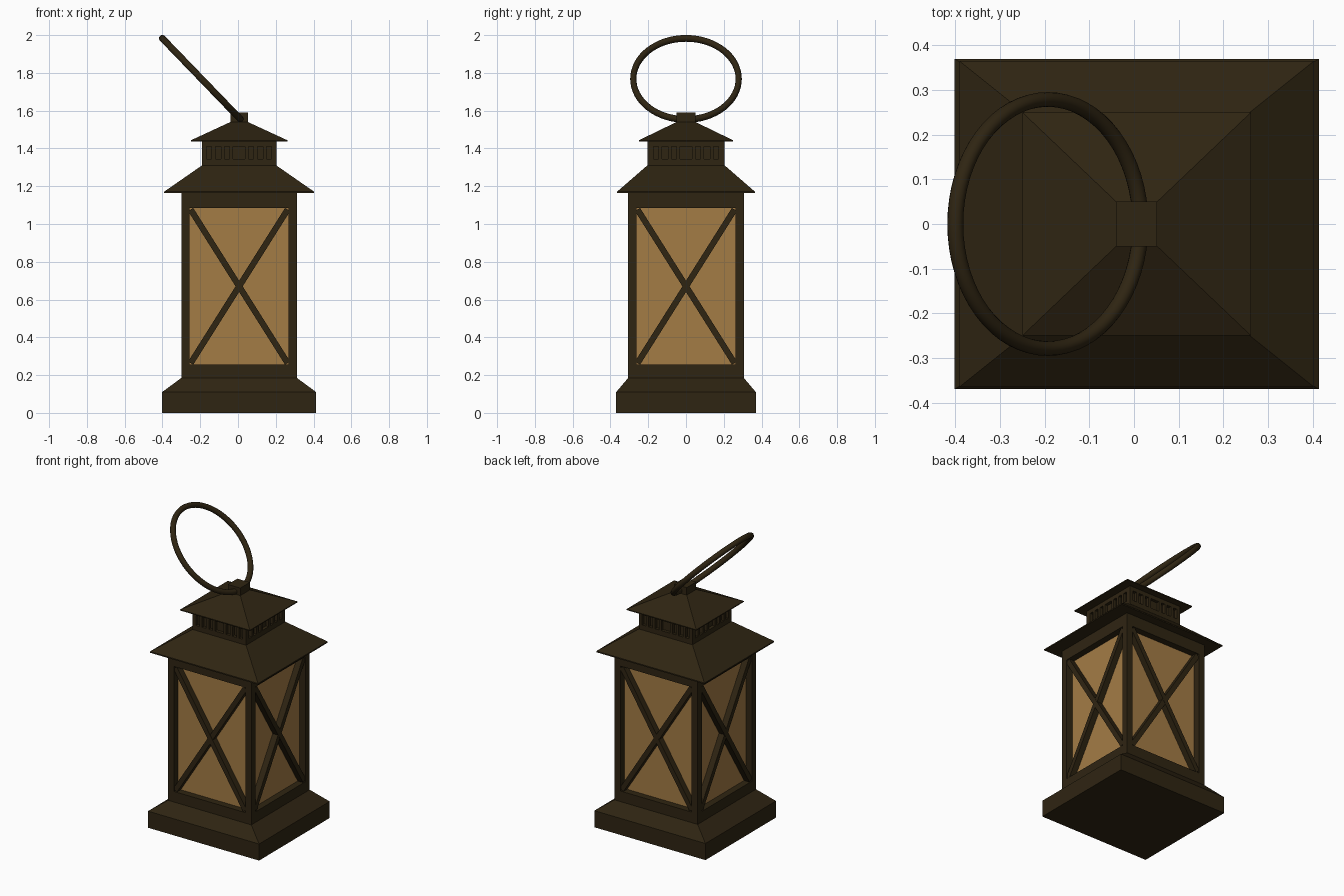
import bpy, bmesh, math
from mathutils import Matrix

cube = bpy.data.objects.get("Cube")
if cube:
    bpy.data.objects.remove(cube, do_unlink=True)

CX = 0.006          # body axis
HALF = 0.306        # half width of the lantern body
OPEN = 0.262        # half width of the window opening
Z_LOW, Z_HIGH = 0.255, 1.085   # window opening heights


def material(name, rgb):
    m = bpy.data.materials.new(name)
    m.use_nodes = True
    m.diffuse_color = (*rgb, 1)
    bsdf = m.node_tree.nodes["Principled BSDF"]
    bsdf.inputs["Base Color"].default_value = (*rgb, 1)
    bsdf.inputs["Roughness"].default_value = 0.7
    return m


BRONZE = material("dark_bronze", (0.028, 0.018, 0.006))
AMBER = material("amber_glass", (0.37, 0.20, 0.06))


def finish(name, bm, mat):
    bmesh.ops.recalc_face_normals(bm, faces=bm.faces)
    me = bpy.data.meshes.new(name)
    bm.to_mesh(me)
    bm.free()
    me.materials.append(mat)
    ob = bpy.data.objects.new(name, me)
    ob.location.x = CX
    bpy.context.collection.objects.link(ob)
    return ob


def loft(name, rings, mat=BRONZE):
    """Stack of rectangles given as (half x, half y, z), capped at both ends."""
    bm = bmesh.new()
    loops = [[bm.verts.new((sx * hx, sy * hy, z))
              for sx, sy in ((-1, -1), (1, -1), (1, 1), (-1, 1))]
             for hx, hy, z in rings]
    for a, b in zip(loops, loops[1:]):
        for i in range(4):
            j = (i + 1) % 4
            bm.faces.new((a[i], a[j], b[j], b[i]))
    bm.faces.new(loops[0][::-1])
    bm.faces.new(loops[-1])
    return finish(name, bm, mat)


def add_box(bm, size, centre, turn=0, side=0):
    """Box tilted by turn in the front plane, then swung to one of four sides."""
    mat = (Matrix.Rotation(side * math.pi / 2, 4, 'Z') @ Matrix.Translation(centre)
           @ Matrix.Rotation(turn, 4, 'Y') @ Matrix.Diagonal((*size, 1)))
    bmesh.ops.create_cube(bm, size=1, matrix=mat)


# Base plinth and lower rail
loft("base", [(0.408, 0.37, 0), (0.408, 0.37, 0.11),
              (HALF, HALF, 0.185), (HALF, HALF, Z_LOW)])

# Glass panes and upper rail
loft("glass", [(OPEN, OPEN, Z_LOW), (OPEN, OPEN, Z_HIGH)], AMBER)
loft("top_rail", [(HALF, HALF, Z_HIGH), (HALF, HALF, 1.168)])

# Corner posts
bm = bmesh.new()
post = HALF - OPEN
mid = (OPEN + HALF) / 2
for side in range(4):
    add_box(bm, (post, post, Z_HIGH - Z_LOW), (mid, -mid, (Z_LOW + Z_HIGH) / 2), 0, side)
finish("corner_posts", bm, BRONZE)

# Crossed bars on all four windows
bm = bmesh.new()
height = Z_HIGH - Z_LOW
angle = math.atan2(2 * OPEN, height)
length = math.hypot(2 * OPEN, height) - 0.02
for side in range(4):
    for s in (-1, 1):
        add_box(bm, (0.032, 0.04, length),
                (0, -OPEN - 0.02 + s * 0.0005, (Z_LOW + Z_HIGH) / 2), s * angle, side)
finish("cross_bars", bm, BRONZE)

# Lower roof
loft("lower_roof", [(0.397, 0.365, 1.163), (0.397, 0.365, 1.171),
                    (0.197, 0.205, 1.31)])

# Vent collar: recessed core, solid bands and small pillars
VX, VY = 0.197, 0.205
loft("vent_core", [(VX - 0.02, VY - 0.02, 1.30), (VX - 0.02, VY - 0.02, 1.44)])
loft("vent_lower_band", [(VX, VY, 1.305), (VX, VY, 1.343)])
loft("vent_upper_band", [(VX, VY, 1.41), (VX, VY, 1.443)])
bm = bmesh.new()
for side in range(4):
    reach, wide = (VY, VX) if side % 2 == 0 else (VX, VY)
    for a, b in ((0.032, 0.05), (0.077, 0.096), (0.126, 0.145), (0.172, wide)):
        for s in (-1, 1):
            add_box(bm, (b - a, 0.022, 0.07), (s * (a + b) / 2, -reach + 0.011, 1.376), 0, side)
finish("vent_pillars", bm, BRONZE)

# Upper roof and cap block
loft("upper_roof", [(0.256, 0.25, 1.437), (0.256, 0.25, 1.443), (0.046, 0.05, 1.54)])
loft("cap_block", [(0.046, 0.05, 1.52), (0.046, 0.05, 1.59)])

# Carrying ring, leaning to one side
bpy.ops.mesh.primitive_torus_add(major_radius=0.279, minor_radius=0.0165,
                                 major_segments=64, minor_segments=14)
ring = bpy.context.object
ring.name = "carrying_ring"
ring.scale = (1.07, 1, 1.1)
ring.rotation_euler.y = math.radians(46)
ring.location = (-0.193, 0, 1.768)
ring.data.materials.append(BRONZE)
bpy.ops.object.shade_smooth_by_angle()
